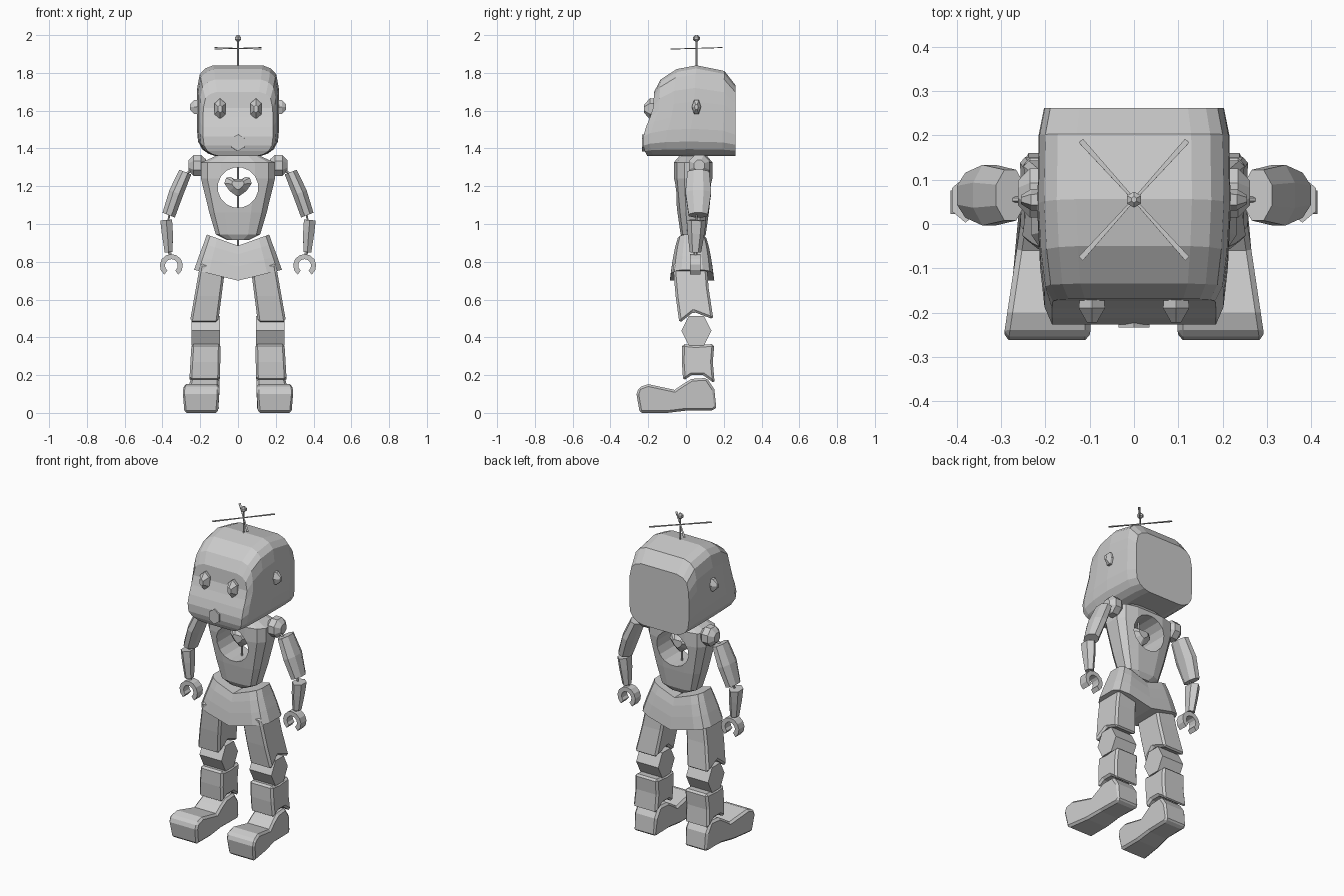
import bpy
import bmesh
from math import cos, sin, pi, radians, copysign
from mathutils import Vector

cube = bpy.data.objects.get("Cube")
if cube:
    bpy.data.objects.remove(cube)

GREY = (0.6, 0.6, 0.6, 1)
metal = bpy.data.materials.new("plain_grey")
metal.use_nodes = True
metal.diffuse_color = GREY
metal.node_tree.nodes["Principled BSDF"].inputs["Base Color"].default_value = GREY


def finish(name, bm, bevel=0):
    bmesh.ops.recalc_face_normals(bm, faces=bm.faces)
    mesh = bpy.data.meshes.new(name)
    bm.to_mesh(mesh)
    bm.free()
    mesh.materials.append(metal)
    obj = bpy.data.objects.new(name, mesh)
    bpy.context.collection.objects.link(obj)
    if bevel:
        mod = obj.modifiers.new("chamfer", "BEVEL")
        mod.width = bevel
        mod.segments = 1
        mod.limit_method = "ANGLE"
        mod.angle_limit = radians(50)
    return obj


def loft(name, rings):
    """Skin a list of equal rings; the ends are closed by strips across each ring."""
    bm = bmesh.new()
    vs = [[bm.verts.new(p) for p in ring] for ring in rings]
    n = len(vs[0])
    for a, b in zip(vs, vs[1:]):
        for i in range(n):
            j = (i + 1) % n
            bm.faces.new((a[i], a[j], b[j], b[i]))
    for end in (vs[0], vs[-1]):
        for i in range(n // 2 - 1):
            bm.faces.new((end[i], end[i + 1], end[n - 2 - i], end[n - 1 - i]))
    return finish(name, bm)


def limb(name, sections, n=8):
    """Faceted tube through (point, radius_u, radius_v) sections."""
    d = (Vector(sections[-1][0]) - Vector(sections[0][0])).normalized()
    ref = Vector((0, 0, 1)) if abs(d.y) > 0.9 else Vector((0, 1, 0))
    u = ref.cross(d).normalized()
    v = d.cross(u)
    angles = [(i + 0.5) * 2 * pi / n for i in range(n)]
    return loft(name, [[Vector(p) + u * ru * cos(a) + v * rv * sin(a) for a in angles]
                       for p, ru, rv in sections])


def prism(name, profile, span, side, bevel=0.012):
    """Extrude a (y, z) profile across x; span gives inner and outer x."""
    bm = bmesh.new()
    ends = [[bm.verts.new((side * span(y, z)[k], y, z)) for y, z in profile] for k in (0, 1)]
    n = len(profile)
    for i in range(n):
        j = (i + 1) % n
        bm.faces.new((ends[0][i], ends[0][j], ends[1][j], ends[1][i]))
    for end in ends:
        bm.faces.new(end)
    return finish(name, bm, bevel)


def lerp_table(table, t):
    for (a, va), (b, vb) in zip(table, table[1:]):
        if t <= b:
            return va + (vb - va) * max(0, (t - a) / (b - a))
    return table[-1][1]


def oval(hx, hy, n, power):
    pts = []
    for i in range(n):
        a = (i + 0.5) * 2 * pi / n
        pts.append((hx * copysign(abs(cos(a)) ** power, cos(a)),
                    hy * copysign(abs(sin(a)) ** power, sin(a))))
    return pts


# Head: rounded outline swept from the curved face to the flat back
outline = [(1, .6), (.93, .8), (.8, .93), (.5, .99), (.2, 1), (-.1, 1),
           (-.4, 1), (-.68, .97), (-.85, .87), (-.95, .72), (-1, .55)]
face_curve = [(1.36, -.205), (1.40, -.225), (1.45, -.23), (1.52, -.21),
              (1.60, -.175), (1.68, -.17), (1.76, -.165), (1.84, -.15)]
stations = [(0, .185, 1.70), (.07, .202, 1.765), (.25, .212, 1.82),
            (.5, .218, 1.84), (.86, .215, 1.81), (1, .203, 1.735)]
head_rings = []
for t, hw, top in stations:
    right = []
    for v, w in outline:
        z = (top + 1.36) / 2 + v * (top - 1.36) / 2
        front = lerp_table(face_curve, z)
        right.append(Vector((hw * w, front + t * (.262 - front), z)))
    head_rings.append(right + [Vector((-p.x, p.y, p.z)) for p in reversed(right)])
loft("head", head_rings)
limb("mouth", [((0, -.19, 1.43), .045, .045), ((0, -.234, 1.43), .04, .045)], 6)

# Antenna with a two-bladed rotor
HUB = Vector((0, .055, 1.93))
limb("antenna_rod", [((0, .055, 1.82), .005, .005), ((0, .055, 1.98), .005, .005)], 6)
limb("antenna_ball", [((0, .055, 1.966), .007, .007), ((0, .055, 1.976), .018, .018),
                      ((0, .055, 1.99), .018, .018), ((0, .055, 2.0), .007, .007)], 6)
for name, sx in (("rotor_blade_a", 1), ("rotor_blade_b", -1)):
    arm = Vector((sx * .12, .133, .004))
    limb(name, [(HUB - arm, .003, .009), (HUB, .003, .004), (HUB + arm, .003, .009)], 4)

# Torso with a round window through the chest
torso = loft("torso", [[(x, y + .038, z) for x, y in oval(hx, hy, 12, .6)] for z, hx, hy in
                       [(.915, .06, .05), (.945, .12, .068), (1.06, .155, .085),
                        (1.24, .2, .105), (1.325, .2, .105), (1.36, .12, .075)]])
cutter = limb("window_cutter", [((0, -.3, 1.193), .108, .108), ((0, .4, 1.193), .108, .108)], 16)
cutter.hide_render = True
cut = torso.modifiers.new("window", "BOOLEAN")
cut.operation = "DIFFERENCE"
cut.solver = "EXACT"
cut.object = cutter
bpy.context.view_layer.objects.active = torso
bpy.ops.object.modifier_apply(modifier=cut.name)
bpy.data.objects.remove(cutter)

# Heart hung on the spine rod
half_heart = [(.02, 1.238), (.04, 1.25), (.062, 1.245), (.073, 1.215), (.045, 1.175), (.006, 1.147)]
heart = half_heart + [(-x, z) for x, z in reversed(half_heart)]
loft("heart", [[(x * s, .04 + dy, 1.21 + (z - 1.21) * s) for x, z in heart]
               for dy, s in ((-.045, .45), (-.015, 1), (.015, 1), (.045, .45))])
limb("spine_rod", [((0, .04, .8), .006, .006), ((0, .04, 1.37), .006, .006)], 6)

# Hip skirt: saddle top, lower edge dipping in the middle
hips = []
for hx, hy, mid, rise in ((.235, .118, .70, .058), (.21, .108, .775, .055),
                          (.185, .095, .84, .055), (.167, .08, .885, .06)):
    hips.append([(x, y + .032, mid + rise * abs(x) / hx) for x, y in oval(hx, hy, 14, .5)])
loft("hip_skirt", hips)

# Leg profiles, as (y, z) outlines
thigh = [(-.07, .79), (.11, .79), (.12, .66), (.145, .495), (.04, .535), (-.035, .475), (-.055, .62)]
knee = [(.055 + .08 * cos(i * pi / 3), .435 + .08 * sin(i * pi / 3) * 1.12) for i in range(6)]
shin = [(-.02, .365), (.05, .358), (.15, .365), (.142, .27), (.152, .155),
        (.09, .2), (.03, .2), (-.015, .17), (-.022, .27)]
foot = [(-.262, .1), (-.25, .135), (-.2, .152), (-.06, .122), (-.02, .15), (.03, .18),
        (.11, .185), (.15, .125), (.16, .03), (.145, .012), (0, .012), (-.1, 0), (-.245, 0)]


def thigh_span(y, z):
    t = (.79 - z) / .31
    return .065 + .04 * t, .2 + .055 * t


def foot_span(y, z):
    t = min(1, max(0, (y + .26) / .3))
    inset = .008 if z < .02 else 0
    return .098 + inset, .295 - .045 * t - inset


for side, label in ((1, "left"), (-1, "right")):
    def at(x, y, z, s=side):
        return Vector((s * x, y, z))

    # Eye and ear
    limb(label + "_eye", [(at(.095, -.15, 1.61), .03, .05), (at(.095, -.19, 1.61), .034, .056),
                          (at(.095, -.222, 1.61), .013, .022)], 6)
    limb(label + "_ear", [(at(.2, .055, 1.62), .045, .025), (at(.232, .055, 1.62), .042, .024),
                          (at(.255, .055, 1.62), .016, .01)], 6)

    # Arm
    limb(label + "_shoulder", [(at(.17, .07, 1.31), .035, .035), (at(.195, .07, 1.31), .06, .06),
                               (at(.235, .07, 1.31), .06, .06), (at(.262, .07, 1.31), .03, .03)], 8)
    limb(label + "_shoulder_pin", [(at(.22, .055, 1.30), .007, .007), (at(.3, .055, 1.25), .007, .007)], 6)
    limb(label + "_upper_arm", [(at(.279, .065, 1.275), .037, .062), (at(.327, .065, 1.165), .042, .074),
                                (at(.367, .065, 1.047), .038, .055)], 8)
    limb(label + "_elbow_pin", [(at(.36, .055, 1.07), .006, .006), (at(.375, .055, .98), .006, .006)], 6)
    limb(label + "_forearm", [(at(.38, .055, 1.02), .036, .052), (at(.374, .053, .95), .034, .045),
                              (at(.367, .05, .85), .024, .03)], 6)
    limb(label + "_wrist", [(at(.367, .05, .87), .01, .01), (at(.355, .05, .82), .01, .01)], 6)
    claw = []
    for k in range(11):
        a = radians(-52 + k * 28.4)
        claw.append([at(.353 + r * cos(a), y, .78 + r * sin(a))
                     for r, y in ((.034, .022), (.061, .022), (.061, .076), (.034, .076))])
    loft(label + "_claw_hand", claw)

    # Leg
    prism(label + "_thigh", thigh, thigh_span, side)
    prism(label + "_knee", knee, lambda y, z: (.095, .245), side, 0)
    prism(label + "_shin", shin, lambda y, z: (.092 - .02 * (z - .36), .25 - .06 * (z - .3)), side)
    prism(label + "_foot", foot, foot_span, side)
